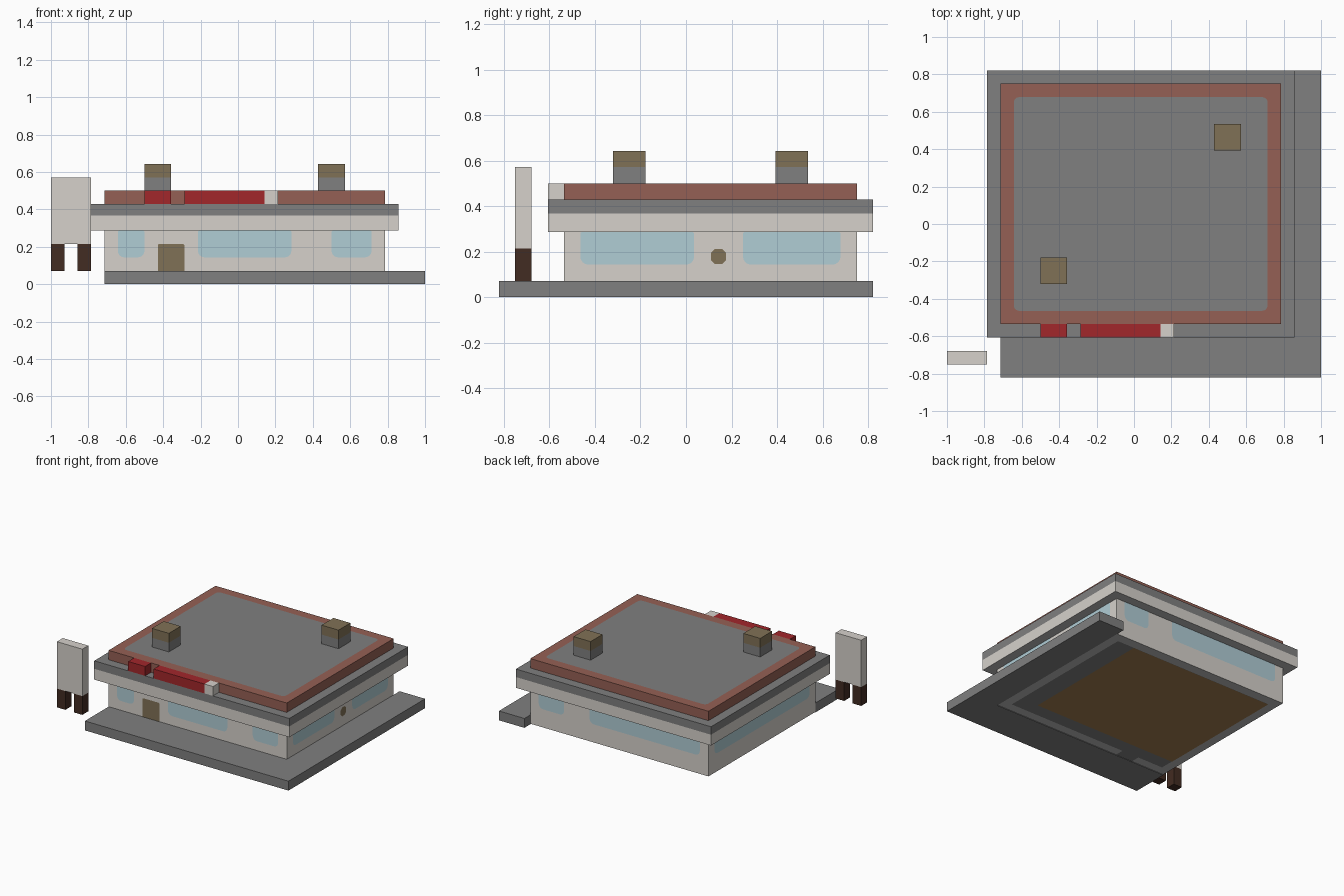
import bpy, bmesh, math
from mathutils import Vector

cube = bpy.data.objects.get("Cube")
if cube:
    bpy.data.objects.remove(cube, do_unlink=True)

U = 1 / 14   # building module; all sizes below are in modules
GAP = .02    # offset of thin painted plates


def material(name, r, g, b):
    m = bpy.data.materials.new(name)
    m.use_nodes = True
    m.diffuse_color = (r, g, b, 1)
    bsdf = next(n for n in m.node_tree.nodes if n.type == 'BSDF_PRINCIPLED')
    bsdf.inputs["Base Color"].default_value = (r, g, b, 1)
    bsdf.inputs["Roughness"].default_value = 0.9
    return m


GREY = material("concrete_grey", .215, .215, .215)
CREAM = material("cream_wall", .67, .64, .6)
BRICK = material("brick", .3, .118, .09)
RED = material("sign_red", .36, .02, .024)
GLASS = material("window_blue", .435, .61, .665)
TAN = material("tan_brown", .217, .167, .094)
DARK = material("dark_wood", .055, .025, .016)
PALE = material("pale_grey", .5, .5, .5)
FLOOR = material("floor_brown", .36, .21, .08)


def finish(name, bm, mats, rule=None):
    if rule:
        for f in bm.faces:
            f.material_index = rule(f.normal, f.calc_center_median())
    bmesh.ops.scale(bm, vec=(U, U, U), verts=bm.verts[:])
    mesh = bpy.data.meshes.new(name)
    bm.to_mesh(mesh)
    bm.free()
    for m in mats:
        mesh.materials.append(m)
    ob = bpy.data.objects.new(name, mesh)
    bpy.context.collection.objects.link(ob)


def box(name, x, y, z, mats, rule=None, split=None):
    """Box from ranges, optionally cut at one height for a colour change."""
    bm = bmesh.new()
    bmesh.ops.create_cube(bm, size=1)
    for v in bm.verts:
        v.co = [r[0] if c < 0 else r[1] for c, r in zip(v.co, (x, y, z))]
    if split:
        bmesh.ops.bisect_plane(bm, geom=bm.verts[:] + bm.edges[:] + bm.faces[:],
                               plane_co=(0, 0, split), plane_no=(0, 0, 1))
    bm.normal_update()
    finish(name, bm, mats, rule)


def plate(name, points, outward, mat):
    """Flat painted panel lying just off a surface, facing outward."""
    bm = bmesh.new()
    out = Vector(outward)
    face = bm.faces.new([bm.verts.new(Vector(p) + out * GAP) for p in points])
    face.normal_update()
    if face.normal.dot(out) < 0:
        face.normal_flip()
    finish(name, bm, [mat])


def rounded(u, v, r_low, r_high, steps=4):
    """Outline of a rectangle with rounded lower and upper corners."""
    pts = []
    corners = [(u[1], v[0], -1, r_low), (u[1], v[1], 0, r_high),
               (u[0], v[1], 1, r_high), (u[0], v[0], 2, r_low)]
    for cu, cv, quarter, r in corners:
        if r == 0:
            pts.append((cu, cv))
            continue
        ou = cu - r if cu == u[1] else cu + r
        ov = cv - r if cv == v[1] else cv + r
        for i in range(steps + 1):
            a = (quarter + i / steps) * math.pi / 2
            pts.append((ou + r * math.cos(a), ov + r * math.sin(a)))
    return pts


X, Y = (-10, 11), (-7.5, 10.5)
# Wall planes: fixed axis, plane position, outward sign
WALLS = {"front": (1, Y[0], -1), "back": (1, Y[1], 1),
         "right": (0, X[0], -1), "left": (0, X[1], 1)}


def wall_plate(name, side, outline, mat):
    axis, pos, sign = WALLS[side]
    if axis == 1:
        plate(name, [(u, pos, v) for u, v in outline], (0, sign, 0), mat)
    else:
        plate(name, [(pos, u, v) for u, v in outline], (sign, 0, 0), mat)


# Pavement wrapping two sides of the building
bm = bmesh.new()
outline = [(-10, -11.5), (14, -11.5), (14, 11.5),
           (11, 11.5), (11, -7.5), (-10, -7.5)]
base = bm.faces.new([bm.verts.new((x, y, 0)) for x, y in outline])
extruded = bmesh.ops.extrude_face_region(bm, geom=[base], use_keep_orig=True)
bmesh.ops.translate(bm, vec=(0, 0, 1), verts=[
    v for v in extruded["geom"] if isinstance(v, bmesh.types.BMVert)])
bmesh.ops.recalc_face_normals(bm, faces=bm.faces[:])
finish("pavement", bm, [GREY])

# Walls with a pale underside and painted floors
box("walls", X, Y, (.06, 4), [CREAM, PALE], lambda n, c: int(n.z < -.5))


def floor_plate(name, x, y, z, mat):
    plate(name, [(u, v, z) for u, v in rounded(x, y, 0, 0)], (0, 0, -1), mat)


floor_plate("floor_underside", (-9, 10), (-6.5, 9.5), .06, GREY)
floor_plate("wood_floor_underside", (-9, 8), (-5, 9.5), .03, FLOOR)
floor_plate("door_threshold", (-6, -4), (-7.5, -6.5), .06, GREY)

# Windows, door and round side hatch
windows = {"front": [(-9, -7), (-3, 4), (7, 10)],
           "left": [(-6.5, .5), (3.5, 9.5)],
           "back": [(-9, 4), (7, 10)],
           "right": [(-6.5, 9.5)]}
for side, spans in windows.items():
    for i, span in enumerate(spans):
        wall_plate(f"window_{side}_{i + 1}", side,
                   rounded(span, (2, 4), .5, .1), GLASS)
wall_plate("door", "front", rounded((-6, -4), (1, 3), 0, .12), TAN)
wall_plate("side_hatch", "left",
           rounded((1.53, 2.47), (2.03, 2.97), .25, .25, 1), TAN)

# Overhanging eave: cream lower band, grey upper band and top
box("eave", (-11, 12), (-8.5, 11.5), (4, 6), [GREY, CREAM, PALE],
    lambda n, c: 2 if n.z < -.5 else int(c.z < 5.15), split=5.15)

# Brick parapet and flat roof
box("parapet", X, Y, (6, 7), [BRICK])
plate("roof_panel", [(u, v, 7) for u, v in
                     rounded((-9, 10), (-6.5, 9.5), .4, .4)], (0, 0, 1), GREY)

# Raised blocks on the front eave
for name, span, mat in [("small_red_block", (-7, -5), RED),
                        ("long_red_block", (-4, 2), RED),
                        ("cream_block", (2, 3), CREAM)]:
    box(name, span, (-8.5, Y[0]), (6, 7), [mat])

# Roof vents
for i, (x, y) in enumerate([(-6, -3.5), (7, 6.5)]):
    box(f"roof_vent_{i + 1}", (x - 1, x + 1), (y - 1, y + 1), (7, 9),
        [GREY, TAN], lambda n, c: int(c.z > 8), split=8)

# Roadside board on two posts
box("board", (-14, -11), (-10.5, -9.5), (3, 8), [CREAM])
for side, x in [("right", -14), ("left", -12)]:
    box(f"board_post_{side}", (x, x + 1), (-10.5, -9.5), (1, 3), [DARK])
